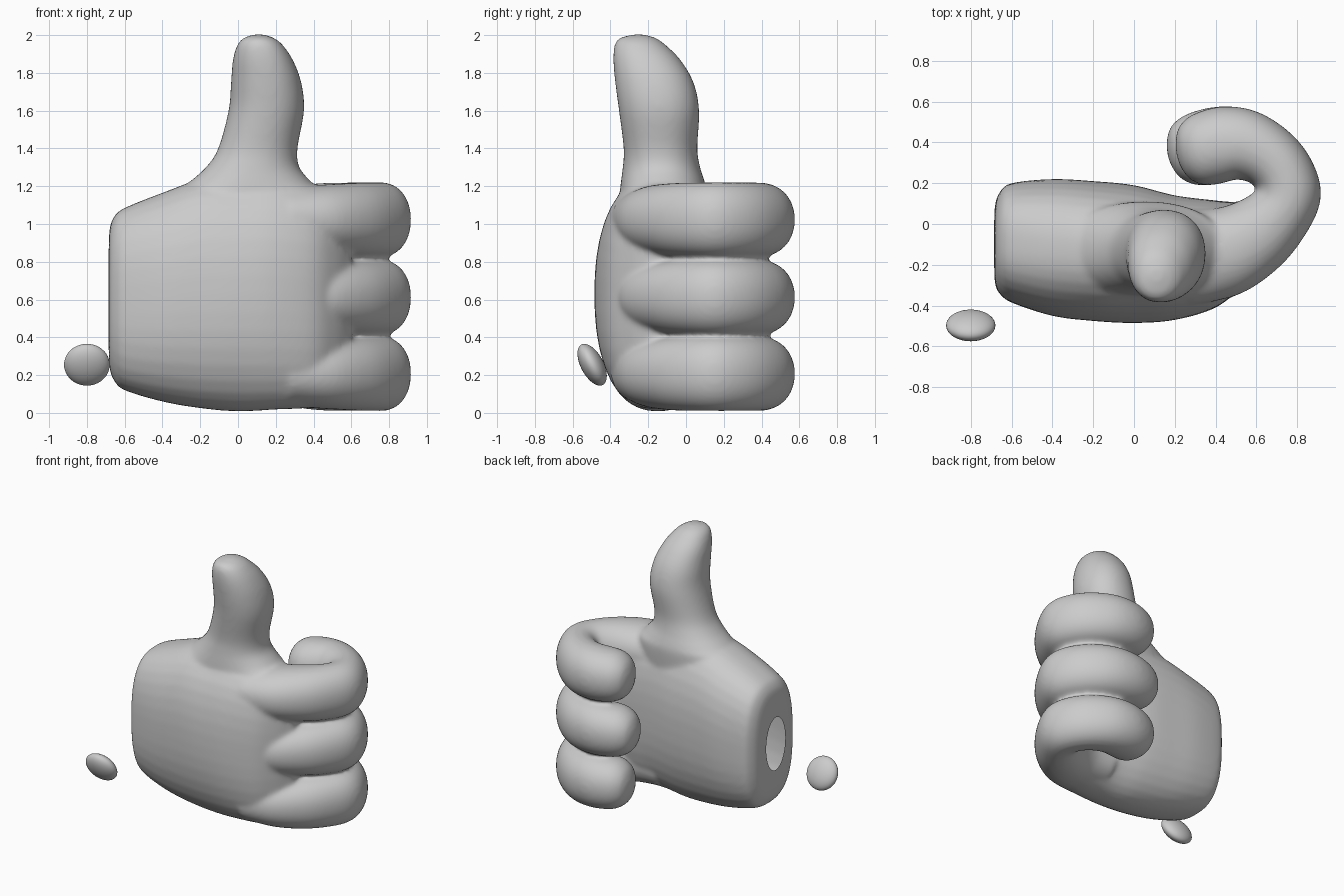
import bpy, bmesh
from math import sin, cos, pi, radians
from mathutils import Vector

cube = bpy.data.objects.get("Cube")
if cube:
    bpy.data.objects.remove(cube)

grey = bpy.data.materials.new("light grey")
grey.use_nodes = True
COLOR = (0.6, 0.6, 0.6, 1)
grey.diffuse_color = COLOR
grey.node_tree.nodes["Principled BSDF"].inputs["Base Color"].default_value = COLOR


def spline(keys, steps=5):
    """Catmull-Rom interpolation through tuples of section values."""
    out = []
    for i in range(len(keys) - 1):
        a, b = keys[max(i - 1, 0)], keys[i]
        c, d = keys[i + 1], keys[min(i + 2, len(keys) - 1)]
        for s in range(steps):
            t = s / steps
            out.append([q + 0.5 * t * (r - p + t * (2 * p - 5 * q + 4 * r - e + t * (3 * (q - r) + e - p)))
                        for p, q, r, e in zip(a, b, c, d)])
    return out + [list(keys[-1])]


def loft(bm, rings):
    """Skin a list of (centre, u, v, roundness) superellipse rings."""
    n, loops = 40, []
    for centre, u, v, power in rings:
        loop = []
        for i in range(n):
            ca, sa = cos(2 * pi * i / n), sin(2 * pi * i / n)
            k = (abs(ca) ** power + abs(sa) ** power) ** (-1 / power)
            loop.append(bm.verts.new(centre + (u * ca + v * sa) * k))
        loops.append(loop)
    for a, b in zip(loops, loops[1:]):
        for i in range(n):
            j = (i + 1) % n
            bm.faces.new((a[i], a[j], b[j], b[i]))
    bm.faces.new(loops[0][::-1])
    bm.faces.new(loops[-1])


bm = bmesh.new()

# palm: x, front, back, bottom, top, squareness
palm = [(-.685, -.22, .02, .38, .82, 2.2), (-.68, -.30, .10, .24, .97, 2.6),
        (-.655, -.345, .16, .17, 1.04, 2.7), (-.6, -.385, .2, .12, 1.085, 2.7),
        (-.4, -.45, .22, .06, 1.165, 2.5), (-.2, -.475, .21, .025, 1.235, 2.4),
        (0, -.485, .19, .008, 1.25, 2.3), (.2, -.47, .14, .018, 1.24, 2.4),
        (.4, -.41, .115, .03, 1.2, 2.6), (.52, -.31, .1, .08, 1.14, 2.6),
        (.6, -.2, .05, .2, 1.0, 2.4)]
loft(bm, [(Vector((x, (f + b) / 2, (lo + hi) / 2)), Vector((0, (b - f) / 2, 0)),
           Vector((0, 0, (hi - lo) / 2)), p) for x, f, b, lo, hi, p in spline(palm)])

# thumb: z, left edge, right edge, front, back
thumb = [(.9, -.38, .42, -.35, .1), (1.15, -.34, .45, -.35, .11), (1.22, -.26, .39, -.345, .1),
         (1.3, -.17, .325, -.335, .075), (1.4, -.105, .315, -.33, .06), (1.6, -.05, .35, -.355, .07),
         (1.75, -.037, .335, -.375, .04), (1.87, -.027, .29, -.385, -.03),
         (1.95, -.003, .235, -.378, -.11), (1.985, .03, .19, -.35, -.16), (2.003, .08, .14, -.28, -.22)]
loft(bm, [(Vector(((a + b) / 2, (f + k) / 2, z)), Vector(((b - a) / 2, 0, 0)),
           Vector((0, (k - f) / 2, 0)), 2.15) for z, a, b, f, k in spline(thumb)])

# curled finger: x, y, outward angle, half depth, half height
finger = [(.25, -.16, -82, .24, .17), (.45, -.135, -72, .22, .185), (.61, -.05, -56, .19, .194),
          (.722, .065, -33, .162, .196), (.757, .155, -5, .16, .197), (.732, .245, 20, .155, .197),
          (.66, .33, 52, .158, .197), (.55, .385, 73, .174, .196), (.435, .388, 90, .188, .193),
          (.32, .365, 98, .177, .178), (.25, .353, 100, .135, .135), (.22, .349, 100, .08, .08),
          (.208, .347, 100, .03, .03)]
for z, reach in ((.207, 0), (.612, .045), (1.023, 0)):
    rings = []
    for x, y, ang, depth, height in spline(finger):
        ang = radians(ang)
        stretch = reach * max(0, .6 - x) / .4 if y > .3 else 0
        rings.append((Vector((x - stretch, y, z)), Vector((cos(ang), sin(ang), 0)) * depth,
                      Vector((0, 0, height)), 2.15))
    loft(bm, rings)

bmesh.ops.recalc_face_normals(bm, faces=bm.faces)
mesh = bpy.data.meshes.new("hand")
bm.to_mesh(mesh)
bm.free()
hand = bpy.data.objects.new("hand", mesh)
bpy.context.collection.objects.link(hand)

# fuse the parts into one soft skin
fuse = hand.modifiers.new("fuse", "REMESH")
fuse.mode = "VOXEL"
fuse.voxel_size = 0.014
soften = hand.modifiers.new("soften", "SMOOTH")
soften.factor = 0.5
soften.iterations = 14
skin = bpy.data.meshes.new_from_object(hand.evaluated_get(bpy.context.evaluated_depsgraph_get()))
hand.modifiers.clear()

# oval opening at the wrist
bm = bmesh.new()
bm.from_mesh(skin)


def in_opening(face):
    c = face.calc_center_median()
    return c.x < -.62 and ((c.y + .1) / .115) ** 2 + ((c.z - .6) / .2) ** 2 < 1


bmesh.ops.delete(bm, geom=[f for f in bm.faces if in_opening(f)], context="FACES")
for v in bm.verts:
    if v.is_boundary:
        d = Vector(((v.co.y + .1) / .115, (v.co.z - .6) / .2)).normalized()
        v.co.y, v.co.z = -.1 + d.x * .115, .6 + d.y * .2
for f in bm.faces:
    f.smooth = True
bm.to_mesh(skin)
bm.free()
skin.materials.clear()
skin.materials.append(grey)
hand.data = skin

# loose flattened bead beside the wrist
bpy.ops.mesh.primitive_uv_sphere_add(segments=40, ring_count=24, radius=1, location=(-.8, -.497, .255),
                                     rotation=(radians(28), 0, 0))
bead = bpy.context.object
bead.name = "wrist_bead"
bead.scale = (.121, .06, .121)
bead.data.materials.append(grey)
bpy.ops.object.shade_smooth()
